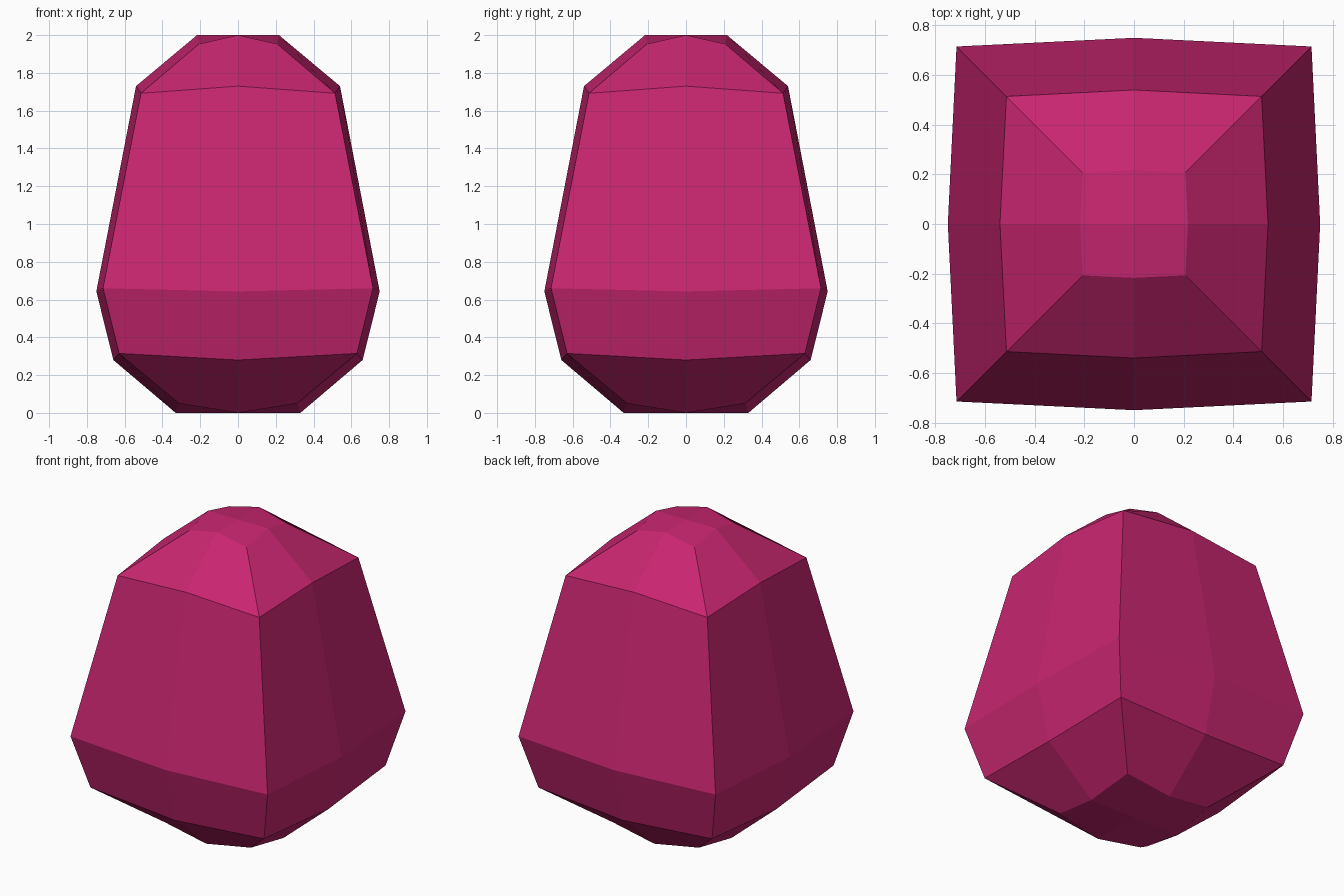
import bpy
import bmesh

cube = bpy.data.objects.get("Cube")
if cube:
    bpy.data.objects.remove(cube, do_unlink=True)

# Flat magenta colour
magenta = bpy.data.materials.new("magenta")
magenta.use_nodes = True
colour = (0.58, 0.019, 0.162, 1)
magenta.diffuse_color = colour
bsdf = magenta.node_tree.nodes["Principled BSDF"]
bsdf.inputs["Base Color"].default_value = colour
bsdf.inputs["Roughness"].default_value = 0.8

# Each ring: mid-side reach, mid-side height, corner reach, corner height
RINGS = [
    (0.33, 0.0, 0.312, 0.05),
    (0.66, 0.28, 0.63, 0.315),
    (0.75, 0.643, 0.715, 0.66),
    (0.54, 1.73, 0.514, 1.692),
    (0.217, 2.0, 0.207, 1.953),
]
# Directions alternate between mid-side and corner
STEPS = [(1, 0), (1, 1), (0, 1), (-1, 1), (-1, 0), (-1, -1), (0, -1), (1, -1)]


def add_ring(bm, mid, mid_z, corner, corner_z):
    ring = []
    for x, y in STEPS:
        reach, z = (corner, corner_z) if x and y else (mid, mid_z)
        ring.append(bm.verts.new((x * reach, y * reach, z)))
    return ring


def add_cap(bm, ring, z):
    # Four quads meeting at a centre point, one per corner
    centre = bm.verts.new((0, 0, z))
    for i in range(0, 8, 2):
        bm.faces.new((centre, ring[i], ring[i + 1], ring[(i + 2) % 8]))


# Faceted body: stacked rings with closed ends
bm = bmesh.new()
rings = [add_ring(bm, *values) for values in RINGS]
for low, high in zip(rings, rings[1:]):
    for i in range(8):
        j = (i + 1) % 8
        bm.faces.new((low[i], low[j], high[j], high[i]))
add_cap(bm, rings[0], 0.0)
add_cap(bm, rings[-1], 2.0)
bmesh.ops.recalc_face_normals(bm, faces=bm.faces)

mesh = bpy.data.meshes.new("faceted_body")
bm.to_mesh(mesh)
bm.free()
mesh.materials.append(magenta)
body = bpy.data.objects.new("faceted_body", mesh)
bpy.context.collection.objects.link(body)
